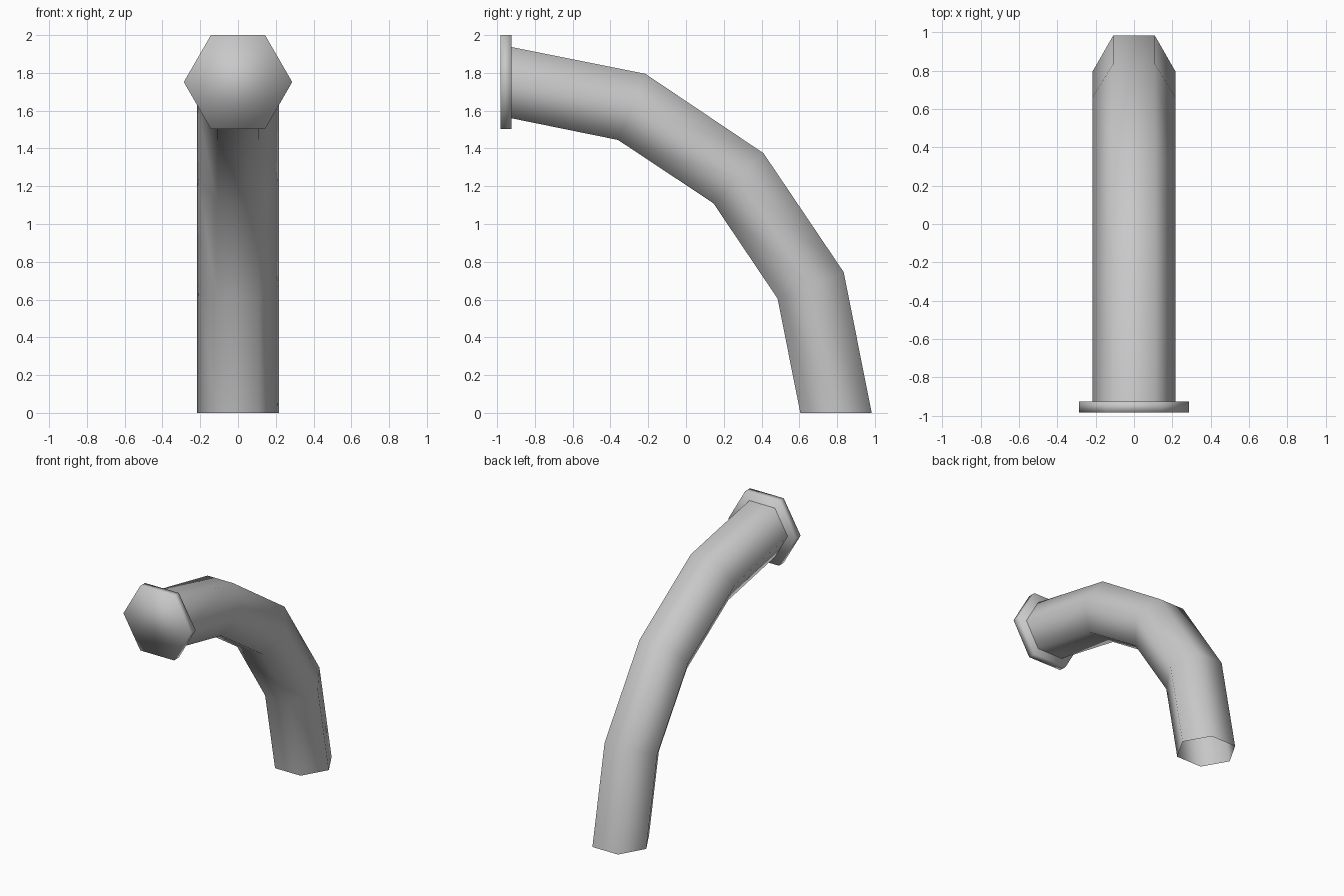
import bpy
import bmesh
from math import cos, sin, radians
from mathutils import Vector

cube = bpy.data.objects.get("Cube")
if cube:
    bpy.data.objects.remove(cube, do_unlink=True)

grey = bpy.data.materials.new("light_grey")
grey.use_nodes = True
colour = (0.58, 0.58, 0.58, 1)
grey.diffuse_color = colour
grey.node_tree.nodes["Principled BSDF"].inputs["Base Color"].default_value = colour


def hex_ring(bm, outer, inner, radius):
    """Six vertices between an outer and an inner (y, z) point, corners on +-x."""
    top, low = Vector((0, *outer)), Vector((0, *inner))
    mid, half = (top + low) / 2, (top - low) / 2
    ring = []
    for k in range(6):
        a = radians(60 * k)
        p = mid + half * (sin(a) / sin(radians(60)))
        p.x = radius * cos(a)
        ring.append(bm.verts.new(p))
    return ring


def hex_loft(name, sections, radius, capped):
    """Skin a row of hexagonal sections into one smooth object."""
    bm = bmesh.new()
    rings = [hex_ring(bm, o, i, radius) for o, i in sections]
    for a, b in zip(rings, rings[1:]):
        for k in range(6):
            n = (k + 1) % 6
            bm.faces.new((a[k], a[n], b[n], b[k]))
    if capped:
        bm.faces.new(rings[0])
        bm.faces.new(rings[-1])
    bmesh.ops.recalc_face_normals(bm, faces=bm.faces)
    for f in bm.faces:
        f.smooth = True
    mesh = bpy.data.meshes.new(name)
    bm.to_mesh(mesh)
    bm.free()
    mesh.materials.append(grey)
    obj = bpy.data.objects.new(name, mesh)
    bpy.context.collection.objects.link(obj)
    return obj


# Bent pipe, open at the foot
hex_loft("bent_pipe", [
    ((-0.925, 1.937), (-0.925, 1.56)),
    ((-0.215, 1.795), (-0.36, 1.445)),
    ((0.41, 1.375), (0.145, 1.11)),
    ((0.835, 0.745), (0.485, 0.605)),
    ((0.983, 0), (0.605, 0)),
], 0.217, False)

# Flange plate closing the front end
hex_loft("end_flange", [
    ((-0.983, 2.0), (-0.983, 1.503)),
    ((-0.925, 2.0), (-0.925, 1.503)),
], 0.287, True)
